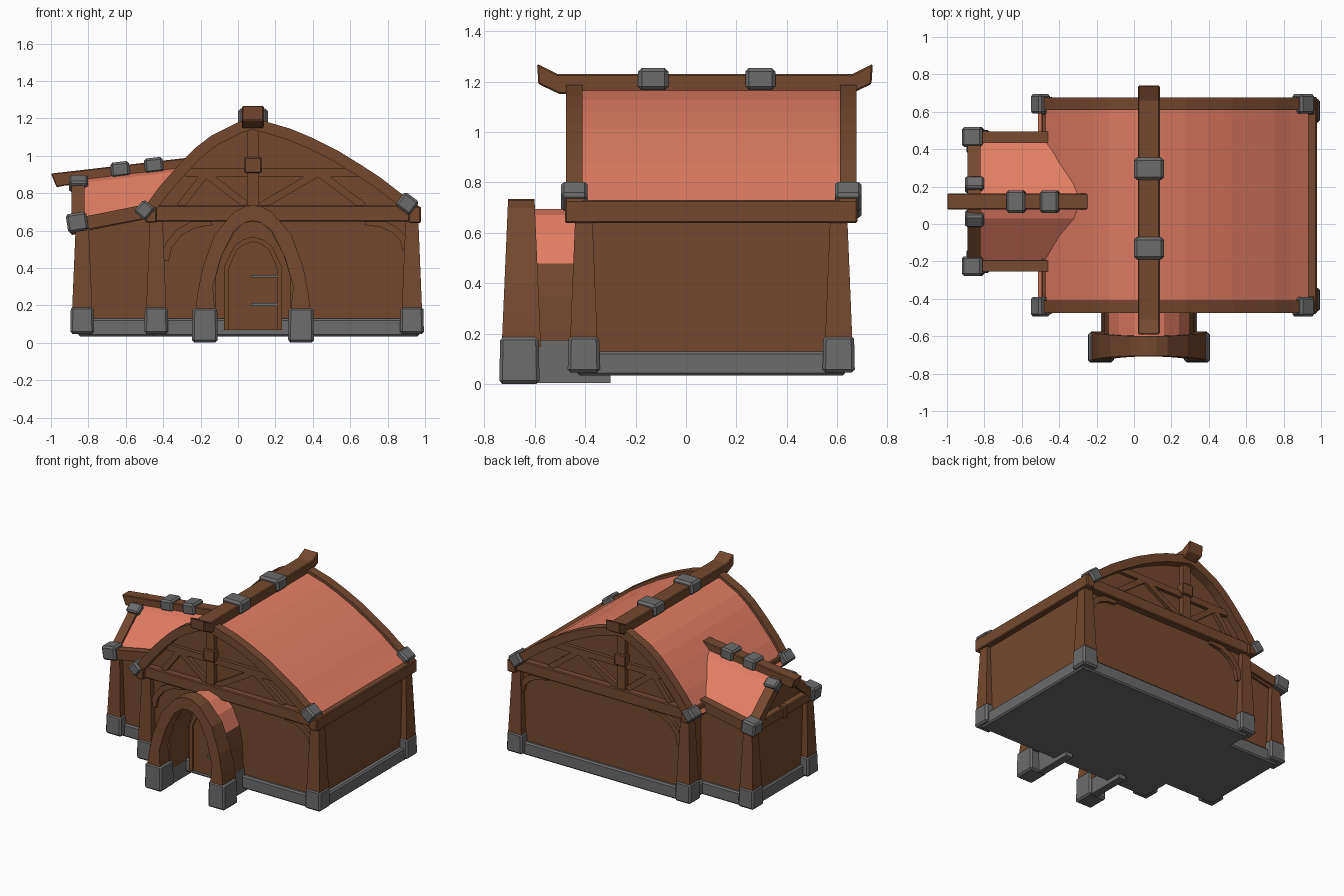
import bpy, bmesh, math
from mathutils import Vector, Matrix

if "Cube" in bpy.data.objects:
    bpy.data.objects.remove(bpy.data.objects["Cube"])


def material(name, col):
    m = bpy.data.materials.new(name)
    m.diffuse_color = (*col, 1)
    m.use_nodes = True
    m.node_tree.nodes["Principled BSDF"].inputs["Base Color"].default_value = m.diffuse_color
    return m


WOOD = material("brown wood", (0.178, 0.066, 0.028))
ROOF = material("salmon roof", (0.76, 0.205, 0.122))
STONE = material("grey stone", (0.15, 0.15, 0.15))


def finish(name, bm, mat, bevel=0):
    bmesh.ops.recalc_face_normals(bm, faces=bm.faces)
    me = bpy.data.meshes.new(name)
    bm.to_mesh(me)
    bm.free()
    me.materials.append(mat)
    ob = bpy.data.objects.new(name, me)
    bpy.context.collection.objects.link(ob)
    if bevel:
        mod = ob.modifiers.new("bevel", 'BEVEL')
        mod.width = bevel
        mod.segments = 1
    return ob


def prism(name, mat, poly, a, b, axis='y', fn=None, bevel=0):
    """Extrude a 2D outline (u, z) from a to b along x or y."""
    bm = bmesh.new()
    rings = []
    for t in (a, b):
        pts = [Vector((u, t, v) if axis == 'y' else (t, u, v)) for u, v in poly]
        rings.append([bm.verts.new(fn(p) if fn else p) for p in pts])
    n = len(poly)
    for i in range(n):
        j = (i + 1) % n
        bm.faces.new((rings[0][i], rings[0][j], rings[1][j], rings[1][i]))
    bm.faces.new(rings[0])
    bm.faces.new(rings[1])
    return finish(name, bm, mat, bevel)


def box(name, mat, c, s, top=1.0, rot=0, axis='Y', bevel=0.0):
    """Box by centre and size, optionally tapered and turned."""
    bm = bmesh.new()
    bmesh.ops.create_cube(bm, size=1)
    for v in bm.verts:
        k = top if v.co.z > 0 else 1
        v.co = Vector((v.co.x * s[0] * k, v.co.y * s[1] * k, v.co.z * s[2]))
    bm.transform(Matrix.Translation(c) @ Matrix.Rotation(rot, 4, axis))
    return finish(name, bm, mat, bevel)


def offset(pts, d):
    """Shift a left-to-right polyline downwards along its normals."""
    out = []
    for i, p in enumerate(pts):
        a, b = Vector(pts[max(i - 1, 0)]), Vector(pts[min(i + 1, len(pts) - 1)])
        t = (b - a).normalized()
        out.append((p[0] + t.y * d, p[1] - t.x * d))
    return out


def strip(pts, d0, d1):
    return offset(pts, d0) + offset(pts, d1)[::-1]


def mirror(half, cx):
    return [(cx - u, v) for u, v in half] + [(cx + u, v) for u, v in half[-2::-1]]


def beam(name, p, q, w, y0, y1):
    prism(name, WOOD, strip([p, q], -w / 2, w / 2), y0, y1)


def corner_post(name, x, y, top):
    box(name + "_post", WOOD, (x, y, (0.15 + top) / 2), (0.11, 0.11, top - 0.15), 0.62)
    box(name + "_stone", STONE, (x, y, 0.12), (0.128, 0.128, 0.145), 0.95, bevel=0.012)


# Main hall: foundation, walls, roof
CX = 0.08
main = [(-0.53, 0.685), (-0.42, 0.835), (-0.31, 0.96), (-0.225, 1.045), (-0.14, 1.11), (0.0, 1.18),
        (0.08, 1.2), (0.16, 1.18), (0.28, 1.145), (0.4, 1.095), (0.53, 1.03), (0.66, 0.95),
        (0.76, 0.885), (0.85, 0.815), (0.975, 0.725)]
box("main_foundation", STONE, (0.255, 0.1, 0.0825), (1.43, 1.06, 0.095), bevel=0.01)
inner = [p for p in offset(main, 0.045) if -0.43 < p[0] < 0.93]
prism("main_walls", WOOD, [(-0.43, 0.05), (-0.43, 0.74)] + inner + [(0.935, 0.72), (0.935, 0.05)], -0.405, 0.605)
prism("main_roof", ROOF, strip(main, 0.02, 0.055), -0.42, 0.62)
box("right_eave_beam", WOOD, (0.945, 0.1, 0.685), (0.065, 1.16, 0.09), bevel=0.006)
box("left_eave_beam", WOOD, (-0.465, 0.1, 0.685), (0.06, 1.16, 0.085), bevel=0.006)

# Main ridge beam with upturned ends and stone clamps
prism("main_ridge_beam", WOOD,
      [(-0.59, 1.27), (-0.51, 1.23), (0.66, 1.23), (0.74, 1.27), (0.735, 1.19), (0.65, 1.15),
       (-0.5, 1.15), (-0.585, 1.19)], 0.022, 0.138, 'x', bevel=0.006)
for y in (-0.13, 0.295):
    box("main_ridge_clamp", STONE, (CX, y, 1.21), (0.16, 0.12, 0.088), bevel=0.015)

# Both gable ends
for side in ("front", "back"):
    def Y(y):
        return y if side == "front" else 0.2 - y
    prism(side + "_barge", WOOD, strip(main, 0, 0.06), Y(-0.475), Y(-0.41))
    box(side + "_tie_beam", WOOD, (0.235, Y(-0.42), 0.692), (1.46, 0.07, 0.085), bevel=0.006)
    a, b = Y(-0.43), Y(-0.395)
    beam(side + "_collar", (-0.28, 0.91), (0.64, 0.91), 0.045, a, b)
    beam(side + "_king_post", (CX, 0.72), (CX, 1.16), 0.065, Y(-0.44), b)
    box(side + "_king_block", WOOD, (CX, Y(-0.425), 0.95), (0.09, 0.06, 0.085), bevel=0.006)
    for p, q in (((-0.18, 0.91), (0.04, 0.74)), ((-0.31, 0.73), (-0.17, 0.91)),
                 ((0.43, 0.91), (0.12, 0.73)), ((0.43, 0.91), (0.67, 0.73))):
        beam(side + "_brace", p, q, 0.04, a, b)
    # curved brackets under the tie beam
    for x, dx, z in ((-0.39, 0.25, 0.44), (0.9, -0.22, 0.5)):
        arc = [(x + dx * (1 - math.cos(t * math.pi / 8)), z + (0.65 - z) * math.sin(t * math.pi / 8))
               for t in range(5)]
        if dx < 0:
            arc.reverse()
        prism(side + "_bracket", WOOD, strip(arc, -0.02, 0.02), a, b)
    # rake clamps and corner posts
    box(side + "_right_clamp", STONE, (0.905, Y(-0.442), 0.745), (0.095, 0.105, 0.09), rot=math.radians(37), bevel=0.012)
    box(side + "_left_clamp", STONE, (-0.5, Y(-0.442), 0.71), (0.085, 0.105, 0.08), rot=math.radians(-50), bevel=0.012)
    corner_post(side + "_right", 0.93, Y(-0.405), 0.66)
    corner_post(side + "_left", -0.437, Y(-0.405), 0.66)

# Side wing: everything high up rises towards the main roof


def rise(p):
    if p.z > 0.4:
        p.z += (p.x + 0.855) * (0.2 if p.z < 0.75 else 0.12)
    return p


WY = 0.12
wing = mirror([(0.375, 0.625), (0.1, 0.865), (0, 0.9)], WY)
box("wing_foundation", STONE, (-0.63, 0.125, 0.0825), (0.45, 0.68, 0.095), bevel=0.01)
prism("wing_walls", WOOD, [(-0.2, 0.05)] + mirror([(0.32, 0.63), (0.1, 0.825), (0, 0.86)], WY) + [(0.44, 0.05)],
      -0.835, -0.3, 'x', rise)
prism("wing_roof", ROOF, strip(wing, 0.015, 0.045), -0.83, -0.2, 'x', rise)
prism("wing_barge", WOOD, strip(wing, 0, 0.055), -0.89, -0.82, 'x', rise)
box("wing_tie_beam", WOOD, (-0.855, WY, 0.625), (0.06, 0.68, 0.07), bevel=0.006)
box("wing_tie_peg", WOOD, (-0.875, WY, 0.63), (0.05, 0.05, 0.09), bevel=0.006)
prism("wing_ridge_beam", WOOD,
      [(-1.0, 0.905), (-0.24, 0.993), (-0.24, 0.92), (-0.93, 0.84), (-0.97, 0.832)], WY - 0.042, WY + 0.042, bevel=0.005)
for x, z in ((-0.63, 0.928), (-0.45, 0.95)):
    box("wing_ridge_clamp", STONE, (x, WY, z), (0.1, 0.12, 0.08), rot=-0.116, bevel=0.012)
for s, tag in ((-1, "front"), (1, "back")):
    y = WY + s * 0.345
    prism("wing_%s_eave_beam" % tag, WOOD, [(-0.9, 0.59), (-0.9, 0.66), (-0.42, 0.755), (-0.42, 0.68)],
          y - 0.03, y + 0.03)
    box("wing_%s_corner_clamp" % tag, STONE, (-0.86, WY + s * 0.345, 0.645), (0.11, 0.105, 0.1), rot=-0.15, bevel=0.012)
    box("wing_%s_rake_clamp" % tag, STONE, (-0.853, WY + s * 0.09, 0.852), (0.1, 0.075, 0.07),
        rot=-s * 0.6, axis='X', bevel=0.01)
    corner_post("wing_" + tag, -0.833, WY + s * 0.318, 0.64)

# Arched porch
outer = [(0.31, 0.15), (0.295, 0.27), (0.27, 0.4), (0.205, 0.58), (0.1, 0.7), (0.04, 0.73), (0, 0.735)]
hole = [(0.2, 0.15), (0.215, 0.3), (0.17, 0.46), (0.1, 0.6), (0.04, 0.645), (0, 0.652)]


def lean(p):
    k = (p.z - 0.15) / 0.58
    p.y += 0.025 * k if p.y < -0.65 else -0.025 * k
    return p


prism("porch_arch", WOOD, mirror(outer, CX) + mirror(hole, CX)[::-1], -0.73, -0.575, fn=lean)
shell = [(0.25, 0.12), (0.24, 0.35), (0.215, 0.48), (0.16, 0.6), (0.08, 0.672), (0, 0.695)]
lining = [(0.2, 0.12), (0.2, 0.35), (0.165, 0.47), (0.1, 0.59), (0.05, 0.64), (0, 0.65)]
vault = prism("porch_vault", WOOD, mirror(shell, CX) + mirror(lining, CX)[::-1], -0.62, -0.39)
vault.data.materials.append(ROOF)
for f in vault.data.polygons:
    if f.normal.z > 0.25 and f.center.z > 0.47:
        f.material_index = 1
for s in (-1, 1):
    box("porch_stone", STONE, (CX + s * 0.257, -0.66, 0.095), (0.138, 0.16, 0.185), 0.95, bevel=0.012)
    box("porch_side_footing", STONE, (CX + s * 0.23, -0.45, 0.09), (0.055, 0.3, 0.17))

# Door with frame and hinges
edge = [(0.155, 0.07), (0.155, 0.405), (0.1, 0.52), (0.05, 0.553), (0, 0.568)]
panel = [(0.128, 0.07), (0.128, 0.4), (0.085, 0.498), (0.04, 0.53), (0, 0.54)]
prism("door_frame", WOOD, mirror(edge, CX) + mirror(panel, CX)[::-1], -0.46, -0.4)
prism("door", WOOD, mirror(panel, CX), -0.448, -0.4)
for z in (0.205, 0.357):
    box("door_hinge", STONE, (0.14, -0.451, z), (0.14, 0.014, 0.014))
